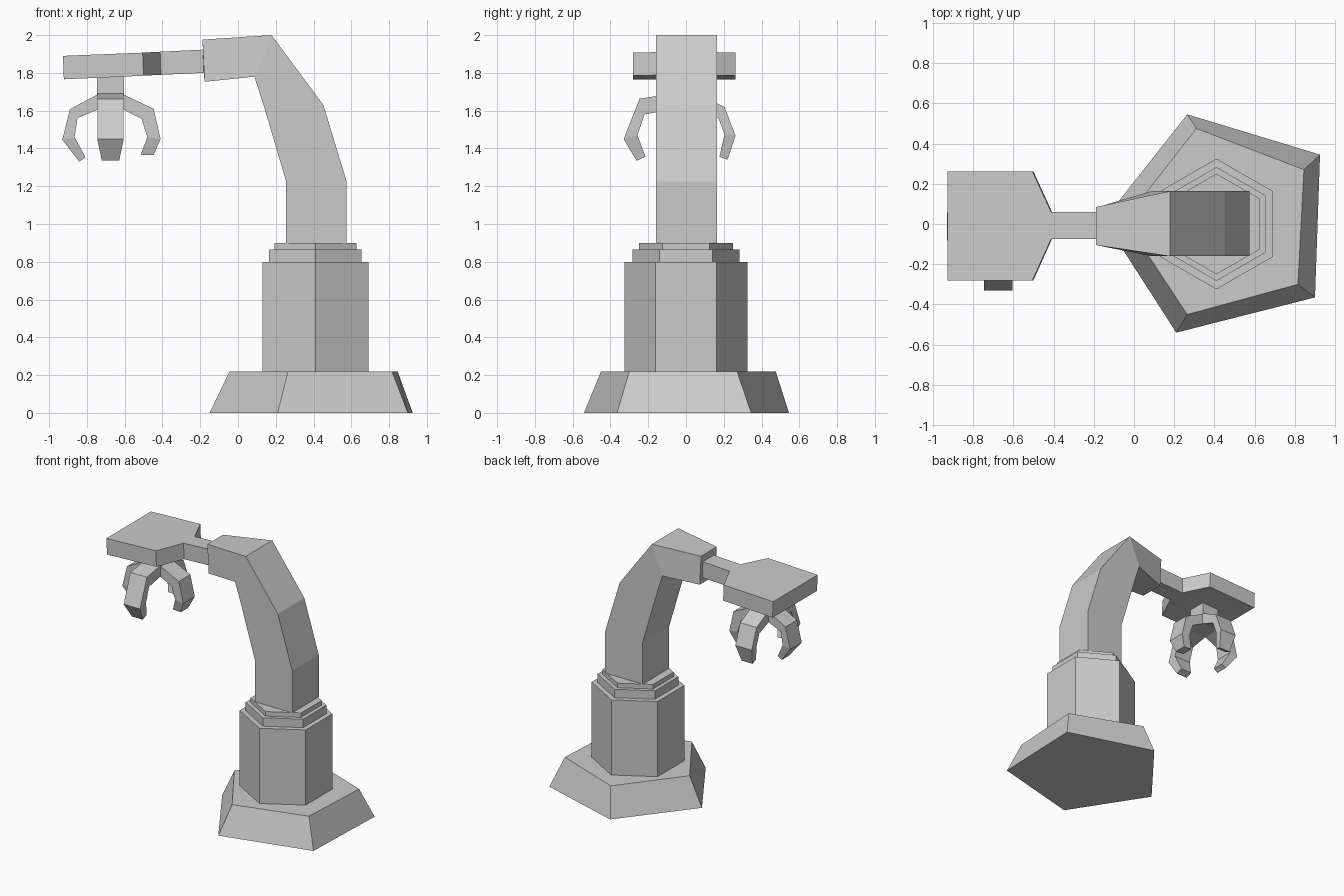
import bpy, bmesh, math


def loft(name, rings):
    """Closed solid through rings of equal point count, flat shaded."""
    bm = bmesh.new()
    loops = [[bm.verts.new(p) for p in ring] for ring in rings]
    n = len(loops[0])
    for a, b in zip(loops, loops[1:]):
        for i in range(n):
            j = (i + 1) % n
            bm.faces.new((a[i], a[j], b[j], b[i]))
    bm.faces.new(loops[0][::-1])
    bm.faces.new(loops[-1])
    bmesh.ops.recalc_face_normals(bm, faces=bm.faces)
    mesh = bpy.data.meshes.new(name)
    bm.to_mesh(mesh)
    bm.free()
    obj = bpy.data.objects.new(name, mesh)
    bpy.context.collection.objects.link(obj)
    return obj


def section(outer, inner, y0, y1):
    """Quad between two side-profile points (x, z), spanning y0 to y1."""
    return [(outer[0], y0, outer[1]), (outer[0], y1, outer[1]),
            (inner[0], y1, inner[1]), (inner[0], y0, inner[1])]


# Pentagonal foot with sloped sides
foot_low = [(0.925, 0.345), (0.265, 0.545), (-0.15, 0.02), (0.21, -0.54), (0.90, -0.365)]
foot_top = [(0.845, 0.27), (0.31, 0.475), (-0.045, 0.02), (0.265, -0.45), (0.815, -0.30)]
loft("foot", [[(x, y, 0) for x, y in foot_low], [(x, y, 0.22) for x, y in foot_top]])

# Hexagonal column and two stepped collars
for name, r, z0, z1 in (("column", 0.325, 0.22, 0.80),
                        ("lower_collar", 0.283, 0.80, 0.865),
                        ("upper_collar", 0.25, 0.865, 0.90)):
    hexagon = [(0.41 + r * math.sin(k * math.pi / 3), r * math.cos(k * math.pi / 3))
               for k in range(6)]
    loft(name, [[(x, y, z) for x, y in hexagon] for z in (z0, z1)])

# Bent arm, stepped link and flat wrist plate
loft("arm", [section(*s) for s in (
    ((0.575, 0.90), (0.255, 0.90), -0.16, 0.163),
    ((0.575, 1.225), (0.255, 1.225), -0.16, 0.163),
    ((0.452, 1.63), (0.135, 1.63), -0.16, 0.163),
    ((0.178, 2.00), (0.087, 1.78), -0.16, 0.163),
    ((-0.188, 1.976), (-0.177, 1.753), -0.105, 0.085),
    ((-0.186, 1.923), (-0.181, 1.80), -0.075, 0.06),
    ((-0.412, 1.912), (-0.408, 1.79), -0.075, 0.06),
    ((-0.505, 1.907), (-0.50, 1.785), -0.28, 0.262),
    ((-0.927, 1.89), (-0.922, 1.766), -0.28, 0.262))])

# Claw hub under the plate
CX, CY, H = -0.675, -0.012, 0.071
loft("claw_hub", [[(CX + sx * H, CY + sy * H, z)
                   for sx, sy in ((-1, -1), (1, -1), (1, 1), (-1, 1))] for z in (1.605, 1.785)])

# Four hooked fingers: outer and inner profile as (distance from hub axis, z)
fingers = {
    "left": (180, [((0.07, 1.685), (0.07, 1.605)), ((0.215, 1.608), (0.175, 1.56)),
                   ((0.255, 1.446), (0.19, 1.46)), ((0.165, 1.33), (0.132, 1.352))]),
    "right": (0, [((0.07, 1.685), (0.07, 1.605)), ((0.228, 1.61), (0.165, 1.557)),
                  ((0.265, 1.45), (0.195, 1.46)), ((0.228, 1.364), (0.16, 1.367))]),
    "front": (270, [((0.07, 1.69), (0.07, 1.605)), ((0.234, 1.663), (0.208, 1.58)),
                    ((0.318, 1.45), (0.245, 1.47)), ((0.25, 1.335), (0.202, 1.356))]),
    "back": (90, [((0.07, 1.69), (0.07, 1.605)), ((0.216, 1.62), (0.184, 1.56)),
                  ((0.274, 1.467), (0.216, 1.473)), ((0.232, 1.34), (0.189, 1.356))]),
}
for side, (angle, profile) in fingers.items():
    obj = loft(side + "_finger", [section(o, i, -w, w) for (o, i), w
                                  in zip(profile, (0.07, 0.07, 0.07, 0.046))])
    obj.location = (CX, CY, 0)
    obj.rotation_euler.z = math.radians(angle)
